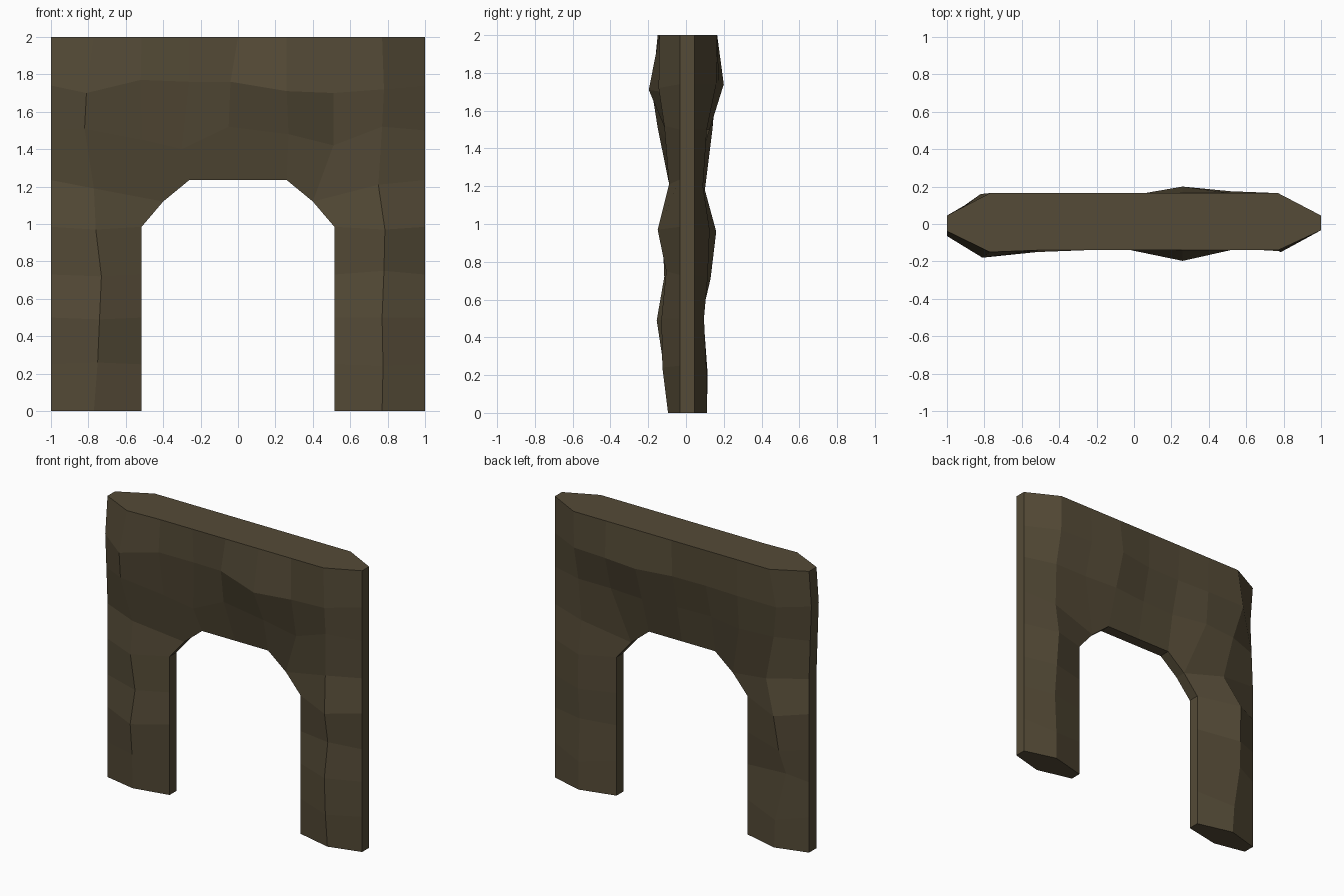
import bpy, bmesh

if "Cube" in bpy.data.objects:
    bpy.data.objects.remove(bpy.data.objects["Cube"])

# Regular grid of the wall; the doorway is cut out of the lower middle columns
XS = [-1, -0.77, -0.515, -0.26, 0, 0.26, 0.515, 0.77, 1]
ZS = [0, 0.25, 0.5, 0.73, 0.985, 1.235, 1.5, 1.74, 2]
TOP_ROW, ARCH_ROW = 8, 5

# Front relief: (x, z, depth) for the two rows above the arch
FRONT_UPPER = {
    6: [(-.82, 1.51, .15), (-.51, 1.45, .105), (-.30, 1.40, .075), (-.05, 1.52, .09),
        (.27, 1.48, .10), (.51, 1.42, .075), (.77, 1.52, .115)],
    7: [(-.81, 1.70, .18), (-.52, 1.77, .15), (-.26, 1.76, .13), (-.04, 1.76, .135),
        (.26, 1.71, .197), (.51, 1.70, .13), (.78, 1.72, .145)],
}
# Leg ridges: (x, z, depth) from the ground up to the arch
FRONT_LEFT = [(-.77, 0, .085), (-.75, .26, .12), (-.74, .49, .155),
              (-.73, .72, .115), (-.76, .97, .125), (-.77, 1.19, .085)]
FRONT_RIGHT = [(.77, 0, .095), (.775, .24, .125), (.77, .50, .13),
               (.78, .75, .105), (.785, .97, .15), (.75, 1.21, .09)]
# Back relief: depths on the regular grid above the arch, ridges on the legs
BACK_UPPER = {6: [.115, .14, .09, .10, .125, .11, .11],
              7: [.16, .16, .15, .155, .20, .175, .16]}
BACK_LEFT = [(-.77, 0, .11), (-.78, .2, .115), (-.85, .54, .09),
             (-.82, .71, .13), (-.80, .96, .16), (-.70, 1.18, .10)]
BACK_RIGHT = [(.77, 0, .11), (.77, .2, .11), (.77, .5, .095),
              (.77, .72, .115), (.76, .97, .125), (.76, 1.2, .09)]


def present(c, r):
    return r >= ARCH_ROW or c <= 2 or c >= 6


def rim(c, r):
    """True on the thin outer ends and doorway edge."""
    return c in (0, 8) or (r < ARCH_ROW and c in (2, 6)) or (r == ARCH_ROW and 2 <= c <= 6)


def point(c, r, side):
    x, z, front = XS[c], ZS[r], side < 0
    if rim(c, r):
        if r == ARCH_ROW and c in (2, 6):      # chamfered arch corner
            x, z = (-0.4 if c == 2 else 0.4), 1.12
        lean = {6: 0.013, 7: 0.026}.get(r, 0) if c == 0 else 0   # left end bows forward
        return x, ((-0.038 if c == 0 else -0.033) if front else 0.045) - lean, z
    if r == TOP_ROW:
        return x, (-0.15 if c == 1 else -0.14) if front else 0.165, z
    if r > ARCH_ROW:
        if front:
            x, z, d = FRONT_UPPER[r][c - 1]
        else:
            d = BACK_UPPER[r][c - 1]
            x = -0.82 if (c, r) == (1, 7) else x
    else:
        legs = (FRONT_LEFT, FRONT_RIGHT) if front else (BACK_LEFT, BACK_RIGHT)
        x, z, d = legs[c == 7][r]
    return x, side * d, z


bm = bmesh.new()
V = {(c, r, s): bm.verts.new(point(c, r, s))
     for s in (-1, 1) for r in range(9) for c in range(9) if present(c, r)}

# Faceted front and back skins
for s in (-1, 1):
    for r in range(8):
        for c in range(8):
            if r < ARCH_ROW and 2 <= c < 6:
                continue
            bm.faces.new([V[c, r, s], V[c + 1, r, s], V[c + 1, r + 1, s], V[c, r + 1, s]])


def cap(cols, r):
    """Flat horizontal end face."""
    bm.faces.new([V[c, r, -1] for c in cols] + [V[c, r, 1] for c in reversed(cols)])


def strip(path):
    """Thin side faces along a run of grid points."""
    for a, b in zip(path, path[1:]):
        bm.faces.new([V[(*a, -1)], V[(*b, -1)], V[(*b, 1)], V[(*a, 1)]])


# Top, feet, outer ends and doorway lining
cap(list(range(9)), TOP_ROW)
cap([0, 1, 2], 0)
cap([6, 7, 8], 0)
for c in (0, 8):
    strip([(c, r) for r in range(9)])
strip([(2, r) for r in range(6)] + [(3, 5), (4, 5), (5, 5)] + [(6, r) for r in range(5, -1, -1)])

bmesh.ops.recalc_face_normals(bm, faces=bm.faces)
mesh = bpy.data.meshes.new("stone_arch_wall")
bm.to_mesh(mesh)
bm.free()
wall = bpy.data.objects.new("stone_arch_wall", mesh)
bpy.context.collection.objects.link(wall)

# Dark brown stone
stone = bpy.data.materials.new("brown_stone")
stone.diffuse_color = (0.09, 0.07, 0.038, 1)
stone.use_nodes = True
stone.node_tree.nodes["Principled BSDF"].inputs["Base Color"].default_value = stone.diffuse_color
mesh.materials.append(stone)
